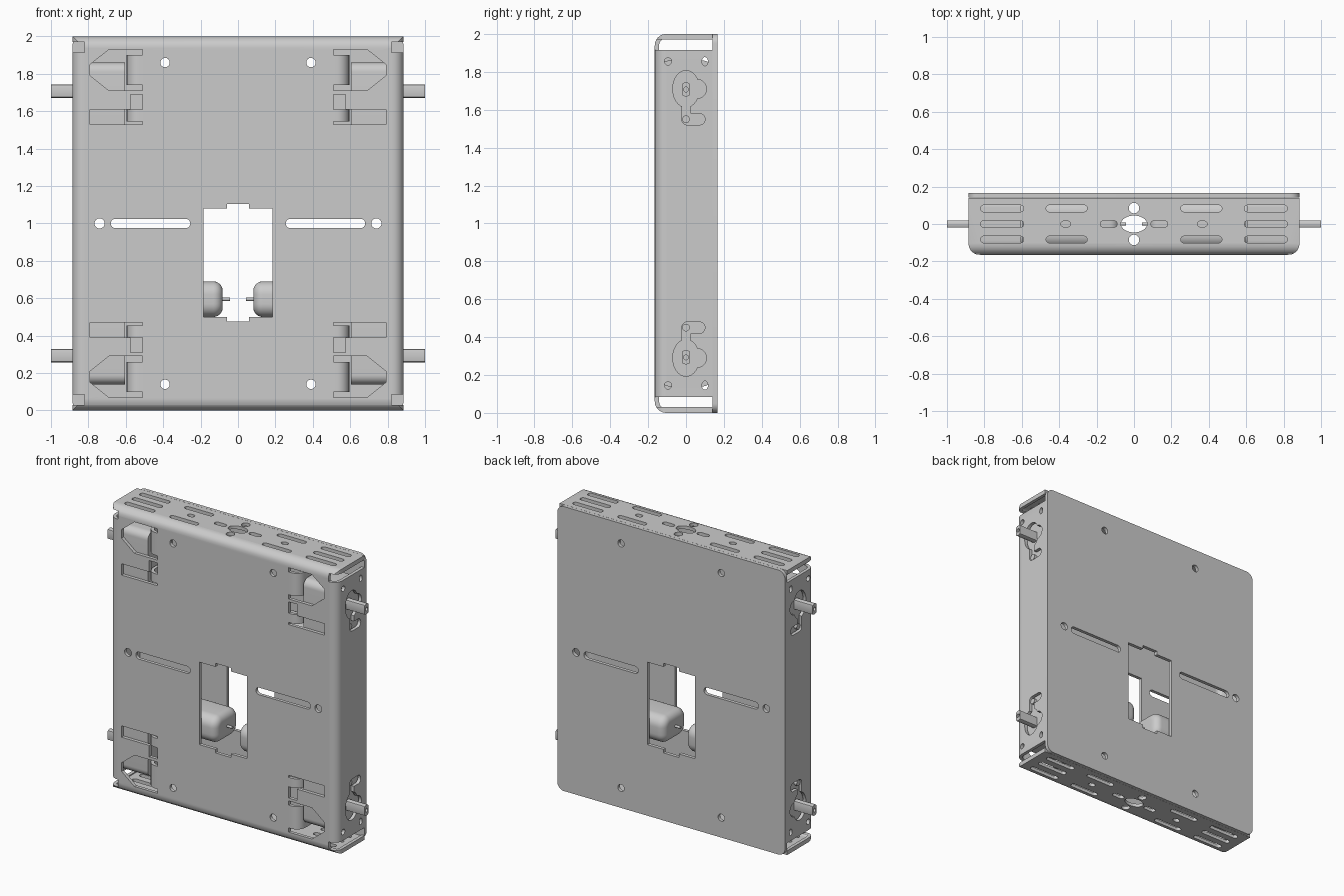
import bpy, bmesh, math

if "Cube" in bpy.data.objects:
    bpy.data.objects.remove(bpy.data.objects["Cube"])

T = 0.023  # sheet thickness


def rrect(u0, u1, v0, v1, r, n=8):
    """Rounded rectangle outline; r = half the width gives a slot or a circle."""
    pts = []
    for k, (cu, cv) in enumerate([(u1 - r, v1 - r), (u0 + r, v1 - r), (u0 + r, v0 + r), (u1 - r, v0 + r)]):
        for i in range(n + 1):
            a = (k + i / n) * math.pi / 2
            p = (cu + r * math.cos(a), cv + r * math.sin(a))
            if not pts or math.dist(p, pts[-1]) > 1e-4:
                pts.append(p)
    if math.dist(pts[0], pts[-1]) < 1e-4:
        pts.pop()
    return pts


def ellipse(u, v, ru, rv=None, n=32):
    rv = rv or ru
    return [(u + ru * math.cos(2 * math.pi * i / n), v + rv * math.sin(2 * math.pi * i / n)) for i in range(n)]


def rect(u0, u1, v0, v1):
    return [(u0, v0), (u1, v0), (u1, v1), (u0, v1)]


def prism(bm, pts, axis, lo, hi, bevel=0):
    """Extrude an outline along an axis; optionally round the rim at the low end."""
    def pos(p, h):
        return {'x': (h, p[0], p[1]), 'y': (p[0], h, p[1]), 'z': (p[0], p[1], h)}[axis]
    a = [bm.verts.new(pos(p, lo)) for p in pts]
    b = [bm.verts.new(pos(p, hi)) for p in pts]
    n = len(pts)
    low = bm.faces.new(a)
    faces = [low, bm.faces.new(b[::-1])]
    faces += [bm.faces.new((a[i], b[i], b[(i + 1) % n], a[(i + 1) % n])) for i in range(n)]
    bmesh.ops.recalc_face_normals(bm, faces=faces)
    if bevel:
        bmesh.ops.bevel(bm, geom=list(low.edges), offset=bevel, segments=6, profile=0.5, affect='EDGES')


def mirror(bm, axes='xz'):
    """Copy everything across x = 0 and across z = 1."""
    for ax in axes:
        geo = bmesh.ops.duplicate(bm, geom=bm.verts[:] + bm.edges[:] + bm.faces[:])['geom']
        for v in geo:
            if isinstance(v, bmesh.types.BMVert):
                if ax == 'x':
                    v.co.x = -v.co.x
                else:
                    v.co.z = 2 - v.co.z
        bmesh.ops.reverse_faces(bm, faces=[f for f in geo if isinstance(f, bmesh.types.BMFace)])


def make(name, bm):
    me = bpy.data.meshes.new(name)
    bm.to_mesh(me)
    bm.free()
    ob = bpy.data.objects.new(name, me)
    bpy.context.collection.objects.link(ob)
    return ob


def cut(ob, bm):
    cutter = make("cutter", bm)
    cutter.hide_render = True
    m = ob.modifiers.new("cut", 'BOOLEAN')
    m.operation, m.solver, m.object = 'DIFFERENCE', 'EXACT', cutter
    bpy.context.view_layer.objects.active = ob
    bpy.ops.object.modifier_apply(modifier=m.name)
    bpy.data.objects.remove(cutter)


def plate_holes(bm, y0, y1):
    """Holes shared by the front and back plates (quadrant mirrored, then centre line)."""
    prism(bm, ellipse(0.39, 0.14, 0.025), 'y', y0, y1)
    mirror(bm, 'z')
    prism(bm, rrect(0.255, 0.68, 0.975, 1.025, 0.0249), 'y', y0, y1)
    prism(bm, ellipse(0.74, 1.0, 0.027), 'y', y0, y1)
    mirror(bm, 'x')
    half = [(0.185, 0.5), (0.185, 1.08), (0.06, 1.08), (0.06, 1.105)]
    prism(bm, [(0.06, 0.475), (0.06, 0.5)] + half + [(-x, z) for x, z in half[::-1]]
          + [(-0.06, 0.5), (-0.06, 0.475)], 'y', y0, y1)


# front shell: folded tray with open back
bm = bmesh.new()
prism(bm, rect(-0.885, 0.885, 0, 2), 'y', -0.165, 0.14, 0.06)
shell = make("front_shell", bm)
bm = bmesh.new()
prism(bm, rect(-0.885 + T, 0.885 - T, T, 2 - T), 'y', -0.165 + T, 0.3, 0.06 - T)
cut(shell, bm)

bm = bmesh.new()
plate_holes(bm, -0.2, -0.12)
cut(shell, bm)

# corner reliefs, clip openings, side holes and flange slots
bm = bmesh.new()
prism(bm, rect(0.82, 0.95, 0.03, 0.085), 'y', -0.2, 0.2)
prism(bm, [(0.51, 0.07), (0.69, 0.07), (0.79, 0.15), (0.79, 0.21), (0.69, 0.29), (0.51, 0.29)], 'y', -0.2, -0.12)
prism(bm, [(0.51, 0.31), (0.575, 0.31), (0.575, 0.39), (0.79, 0.39), (0.79, 0.47), (0.51, 0.47)], 'y', -0.2, -0.12)
prism(bm, ellipse(-0.095, 0.145, 0.019), 'x', 0.84, 0.95)
prism(bm, ellipse(0.1, 0.145, 0.016, 0.023), 'x', 0.84, 0.95)
prism(bm, ellipse(0, 0.29, 0.07, 0.097), 'x', 0.84, 0.95)
prism(bm, rrect(-0.022, 0.1, 0.42, 0.48, 0.029), 'x', 0.84, 0.95)
for y in (-0.083, 0, 0.083):
    prism(bm, rrect(0.59, 0.82, y - 0.018, y + 0.018, 0.0179), 'z', -0.1, 0.026)
    if y:
        prism(bm, rrect(0.25, 0.47, y - 0.018, y + 0.018, 0.0179), 'z', -0.1, 0.026)
prism(bm, rrect(0.09, 0.18, -0.018, 0.018, 0.0179), 'z', -0.1, 0.026)
prism(bm, ellipse(0.365, 0, 0.026, 0.018), 'z', -0.1, 0.026)
mirror(bm)
cut(shell, bm)

# keyhole necks and centre-line flange holes
bm = bmesh.new()
prism(bm, rect(-0.022, 0.025, 0.35, 0.45), 'x', 0.84, 0.95)
prism(bm, rrect(0.0, 0.108, 0.24, 0.34, 0.0499), 'x', 0.84, 0.95)
mirror(bm, 'x')
prism(bm, ellipse(0, 0, 0.07, 0.045), 'z', -0.1, 0.05)
for y in (-0.085, 0.085):
    prism(bm, ellipse(0, y, 0.028), 'z', -0.1, 0.05)
mirror(bm, 'z')
cut(shell, bm)

# back plate
bm = bmesh.new()
prism(bm, rrect(-0.885, 0.885, 0, 2, 0.05), 'y', 0.141, 0.165)
back = make("back_plate", bm)
bm = bmesh.new()
plate_holes(bm, 0.1, 0.2)
cut(back, bm)

# motor clips folded inward from the front plate
bm = bmesh.new()
quarter = [math.radians(-90 + 15 * i) for i in range(7)]
bend = [(0.508, -0.165)] + [(0.53 + 0.065 * math.cos(a), -0.1 + 0.065 * math.sin(a)) for a in quarter]
bend += [(0.53 + 0.042 * math.cos(a), -0.1 + 0.042 * math.sin(a)) for a in quarter[::-1]] + [(0.508, -0.142)]
for z0, z1, c in ((0.1, 0.26, 0.05), (0.39, 0.455, 0.0)):
    prism(bm, bend, 'z', z0, z1)
    wall = [(-0.1, z0), (0.0, z0), (0.07, z0 + c), (0.07, z1 - c), (0.0, z1), (-0.1, z1)]
    prism(bm, wall, 'x', 0.572, 0.595)
mirror(bm)
make("motor_clips", bm)

# gearboxes
bm = bmesh.new()
prism(bm, rrect(-0.138, 0.138, 0.14, 0.72, 0.05), 'x', 0.605, 0.855)
prism(bm, ellipse(0, 0.45, 0.02), 'x', 0.85, 0.875)
mirror(bm)
make("gearboxes", bm)

# motor cans with rear shaft stubs
bm = bmesh.new()
prism(bm, rrect(-0.13, 0.13, 0.5, 0.69, 0.07), 'x', 0.082, 0.605, 0.05)
prism(bm, ellipse(0, 0.595, 0.009, n=16), 'x', 0.042, 0.1)
mirror(bm)
make("motor_cans", bm)

# output axles: round bar with two flats and a bored end
bm = bmesh.new()
flat = [(max(-0.02, min(0.02, y)), z) for y, z in ellipse(0, 0.293, 0.037, n=30)]
prism(bm, flat, 'x', 0.84, 1.0)
mirror(bm)
bmesh.ops.dissolve_limit(bm, angle_limit=0.001, verts=bm.verts[:], edges=bm.edges[:])
axles = make("output_axles", bm)
bm = bmesh.new()
prism(bm, ellipse(0, 0.293, 0.013, n=20), 'x', 0.9, 1.1)
mirror(bm)
cut(axles, bm)

# smooth shading on rounded surfaces
for ob in bpy.context.scene.objects:
    ob.select_set(True)
bpy.context.view_layer.objects.active = shell
bpy.ops.object.shade_smooth_by_angle(angle=math.radians(30))
